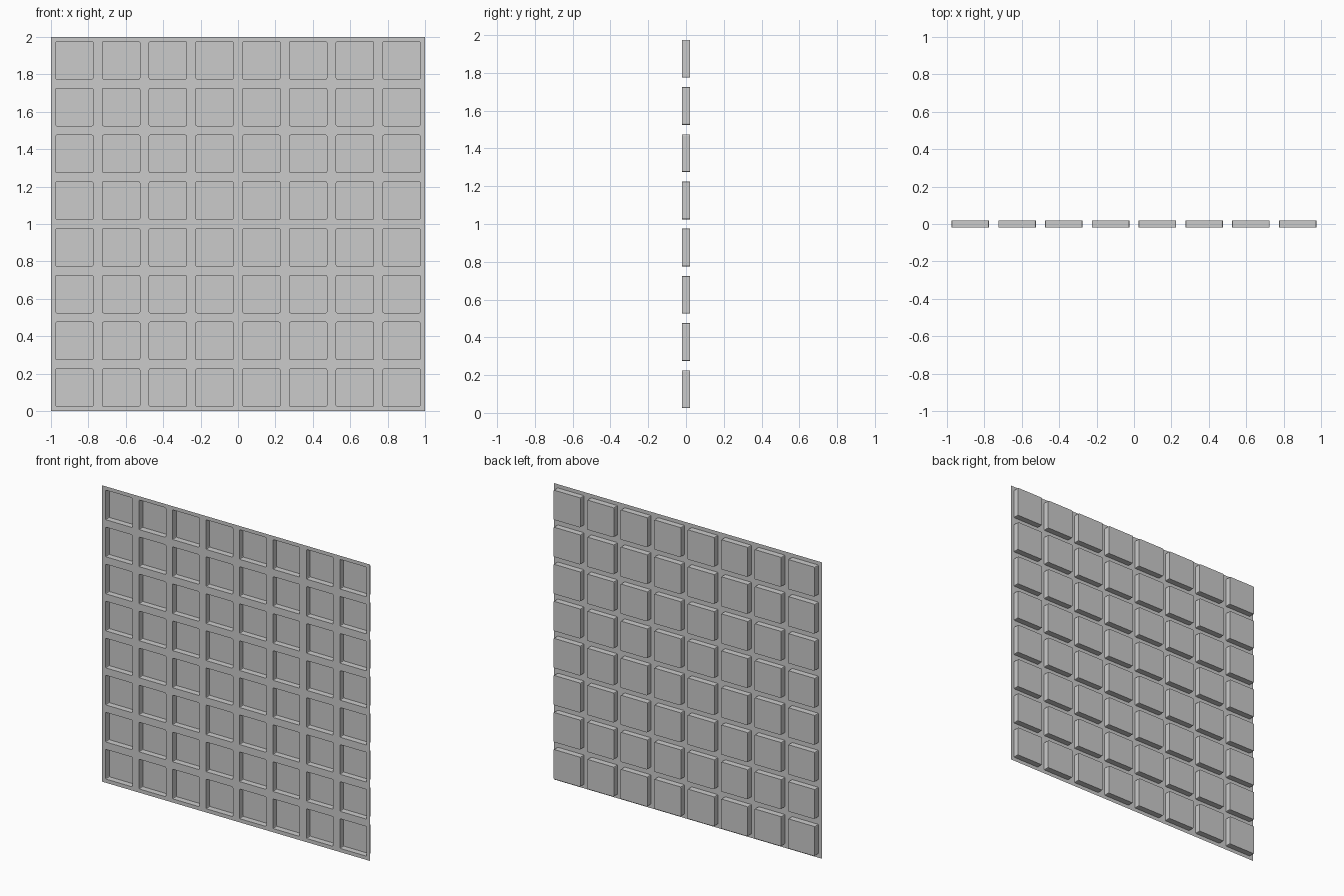
import bpy, bmesh
from math import radians
from mathutils import Matrix, Vector

if "Cube" in bpy.data.objects:
    bpy.data.objects.remove(bpy.data.objects["Cube"])

CELLS = 8
MARGIN = 0.025      # half the rib between pockets
DEPTH = 0.04        # pocket depth
CORNER = 0.006      # small rounding of the pocket corners

# Thin upright sheet facing -y, divided into cells
bm = bmesh.new()
place = Matrix.Translation(Vector((0, -DEPTH / 2, 1))) @ Matrix.Rotation(radians(90), 4, 'X')
bmesh.ops.create_grid(bm, x_segments=CELLS, y_segments=CELLS, size=1, matrix=place)
bm.normal_update()
cells = list(bm.faces)

# Ribs around each cell, then push each cell back into an open pocket
bmesh.ops.inset_individual(bm, faces=cells, thickness=MARGIN, use_even_offset=True)
bm.normal_update()
bmesh.ops.inset_individual(bm, faces=cells, thickness=0, depth=0)
for v in {v for f in cells for v in f.verts}:
    v.co.y = DEPTH / 2

# Slightly rounded pocket corners
corners = [e for e in bm.edges if abs(e.verts[0].co.y - e.verts[1].co.y) > DEPTH / 2]
bmesh.ops.bevel(bm, geom=corners, offset=CORNER, segments=2, profile=0.5, affect='EDGES')

mesh = bpy.data.meshes.new("pocket_panel")
bm.to_mesh(mesh)
bm.free()
panel = bpy.data.objects.new("pocket_panel", mesh)
bpy.context.collection.objects.link(panel)
